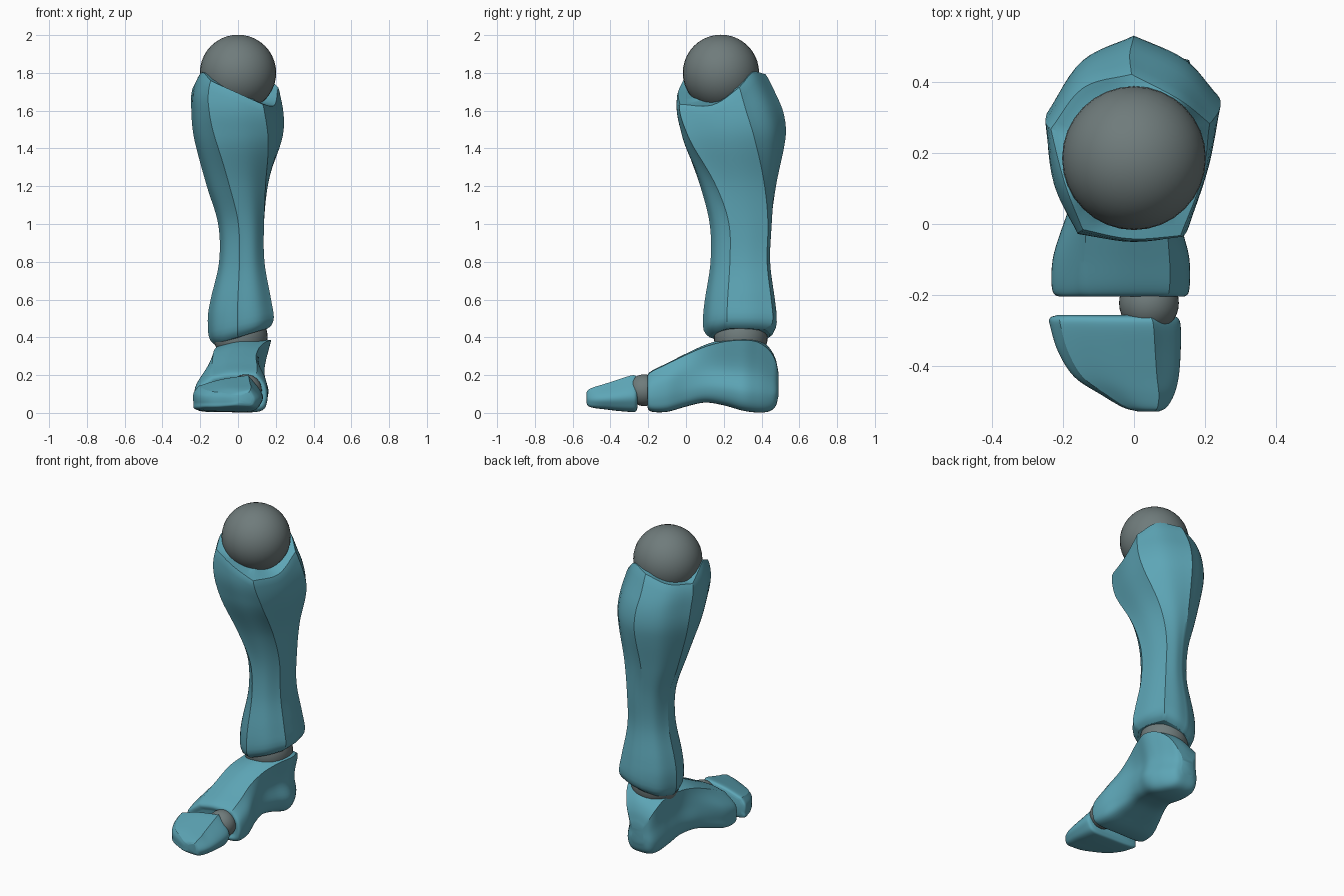
import bpy, bmesh, math
from mathutils import Vector

if "Cube" in bpy.data.objects:
    bpy.data.objects.remove(bpy.data.objects["Cube"])

teal = bpy.data.materials.new("teal_armor")
teal.diffuse_color = (0.11, 0.38, 0.47, 1)
teal.use_nodes = True
teal.node_tree.nodes["Principled BSDF"].inputs["Base Color"].default_value = teal.diffuse_color
grey = bpy.data.materials.new("dark_joint")
grey.diffuse_color = (0.16, 0.2, 0.2, 1)
grey.use_nodes = True
grey.node_tree.nodes["Principled BSDF"].inputs["Base Color"].default_value = grey.diffuse_color


def spline(pts, n, closed=False, corners=()):
    """Catmull-Rom through pts; corner indices stay sharp."""
    pts = [Vector(p) for p in pts]
    m, out = len(pts), []
    for i in range(m if closed else m - 1):
        j = (i + 1) % m
        a, b = pts[i], pts[j]
        p = 2 * a - b if i in corners or (not closed and i == 0) else pts[i - 1]
        q = 2 * b - a if j in corners or (not closed and j == m - 1) else pts[(j + 1) % m]
        for k in range(n):
            t = k / n
            out.append(a + (b - p) * (t / 2) + (2 * p - 5 * a + 4 * b - q) * (t * t / 2)
                       + (3 * a - p - 3 * b + q) * (t ** 3 / 2))
    if not closed:
        out.append(pts[-1])
    return out


def smooth(t):
    t = min(max(t, 0), 1)
    return t * t * (3 - 2 * t)


def loft(name, rings):
    bm = bmesh.new()
    vr = [[bm.verts.new(p) for p in r] for r in rings]
    n = len(vr[0])
    for a, b in zip(vr, vr[1:]):
        for i in range(n):
            j = (i + 1) % n
            bm.faces.new((a[i], a[j], b[j], b[i]))
    bm.faces.new(vr[0])
    bm.faces.new(vr[-1])
    bmesh.ops.recalc_face_normals(bm, faces=bm.faces)
    for f in bm.faces:
        f.smooth = True
    for e in bm.edges:
        e.smooth = e.calc_face_angle(0) < math.radians(30)
    me = bpy.data.meshes.new(name)
    bm.to_mesh(me)
    bm.free()
    me.materials.append(teal)
    ob = bpy.data.objects.new(name, me)
    bpy.context.collection.objects.link(ob)
    return ob


def ball(name, loc, r):
    bpy.ops.mesh.primitive_uv_sphere_add(segments=32, ring_count=20, radius=r, location=loc)
    bpy.context.object.name = name
    bpy.context.object.data.materials.append(grey)
    bpy.ops.object.shade_smooth()


# Joints
knee = Vector((0, 0.185, 1.8))
ball("knee_ball", knee, 0.202)
ball("ankle_ball", (0.015, 0.29, 0.40), 0.142)
ball("toe_joint", (0.042, -0.222, 0.12), 0.084)

# Shin: outline bounds by height (z, x min, x max, y min, y max)
outline = spline([
    (.36, -.155, .18, .09, .475), (.5, -.16, .19, .09, .48), (.6, -.145, .175, .10, .47),
    (.8, -.10, .14, .13, .445), (1.0, -.105, .14, .125, .455), (1.2, -.165, .17, .07, .48),
    (1.4, -.22, .23, -.01, .52), (1.5, -.24, .247, -.035, .53), (1.6, -.247, .24, -.05, .513),
    (1.7, -.245, .22, -.045, .47), (1.85, -.2, .195, -.025, .395)], 10)
# Five-cornered sections; the third number of the upper one is the rim height
corners = (0, 2, 4, 6, 8)
upper = spline([(-.62, -.92, 1.765), (0, -1, 1.705), (.58, -.95, 1.64), (.84, -.33, 1.635), (1, .3, 1.73),
                (.62, .72, 1.81), (0, 1, 1.80), (-.6, .75, 1.755), (-1, .25, 1.74), (-.9, -.4, 1.81)],
               6, True, corners)
lower = spline([(-.1, -1), (.55, -.8), (1, -.35), (.97, .3), (.8, .9), (.3, 1), (-.15, .97),
                (-.7, .72), (-1, .2), (-.75, -.5)], 6, True, corners)


def bounds(z):
    for a, b in zip(outline, outline[1:]):
        if z <= b[0]:
            return a.lerp(b, (z - a[0]) / (b[0] - a[0]))
    return outline[-1]


def shin_ring(t, scale=1, drop=0):
    ring = []
    for up, lo in zip(upper, lower):
        z = 0.435 + 0.042 * lo[0]
        z += (up[2] - z) * t
        b = bounds(z)
        s = lo.lerp(Vector((up[0], up[1])), smooth((z - 0.9) / 0.75))
        cx, cy = (b[1] + b[2]) / 2, (b[3] + b[4]) / 2
        ring.append(Vector((cx + s[0] * scale * (b[2] - b[1]) / 2,
                            cy + s[1] * scale * (b[4] - b[3]) / 2, z - drop)))
    return ring


def to_knee(ring, mix, r):
    """Pull a ring towards the surface of the knee ball, lower at the dips."""
    out = []
    for p in ring:
        d = p - knee
        d.z *= 1.45
        out.append(p.lerp(knee + d.normalized() * r, mix))
    return out


rings = [shin_ring(0, .55, .035), shin_ring(0, .82, .03), shin_ring(0, .92, .015), shin_ring(.006, .98)]
rings += [shin_ring(.025 + .955 * k / 40) for k in range(41)]
rim = shin_ring(.995, .985)
rings += [rim, to_knee(rim, .3, .197), to_knee(rim, 1, .197), to_knee(rim, 1, .1)]
loft("shin", rings)


# Foot pieces: stations (y, x min, x max, z min, z max) with a section in x and z
def foot_piece(name, stations, front, back, sharp):
    fs, bs = spline(front, 6, True, sharp), spline(back, 6, True, sharp)
    rings, st = [], spline(stations, 5)
    for y, x0, x1, z0, z1 in st:
        w = smooth((y + .1) / .35)
        rings.append([Vector(((x0 + x1) / 2 + s[0] * (x1 - x0) / 2, y,
                              (z0 + z1) / 2 + s[1] * (z1 - z0) / 2))
                      for s in (f.lerp(b, w) for f, b in zip(fs, bs))])
    loft(name, rings)


fore = [(-.88, -.95), (0, -1), (.8, -.97), (1, -.5), (.97, .3), (.72, .95), (0, .98), (-.55, .8),
        (-.96, .15), (-1, -.5)]
heel = [(-.68, -.92), (0, -1), (.64, -.92), (.88, -.5), (.74, .1), (.97, .92), (.1, 1), (-.85, .75),
        (-.84, .1), (-.9, -.5)]
foot_piece("foot", [
    (-.195, -.17, .11, .05, .17), (-.203, -.21, .14, .028, .2), (-.18, -.228, .153, .008, .225),
    (-.1, -.226, .153, .008, .265), (0, -.2, .135, .035, .315), (.1, -.17, .135, .055, .36),
    (.2, -.14, .155, .04, .39), (.3, -.13, .18, .012, .4), (.38, -.122, .155, .002, .39),
    (.44, -.108, .12, .008, .345), (.474, -.085, .09, .035, .285), (.49, -.045, .05, .09, .21)],
    fore, heel, (5, 7))

# Toe cap
tip = [(-.9, -.9), (0, -1), (.7, -.98), (.95, -.6), (1, 0), (.6, .98), (-.2, .75), (-.85, .4),
       (-1, 0), (-1, -.5)]
foot_piece("toe_cap", [
    (-.526, .01, .07, .05, .11), (-.515, -.03, .09, .035, .125), (-.48, -.09, .11, .026, .14),
    (-.43, -.165, .122, .02, .155), (-.36, -.21, .127, .012, .178), (-.29, -.232, .127, .007, .2),
    (-.265, -.234, .12, .01, .197), (-.256, -.215, .1, .03, .175)],
    tip, tip, (5, 7))
